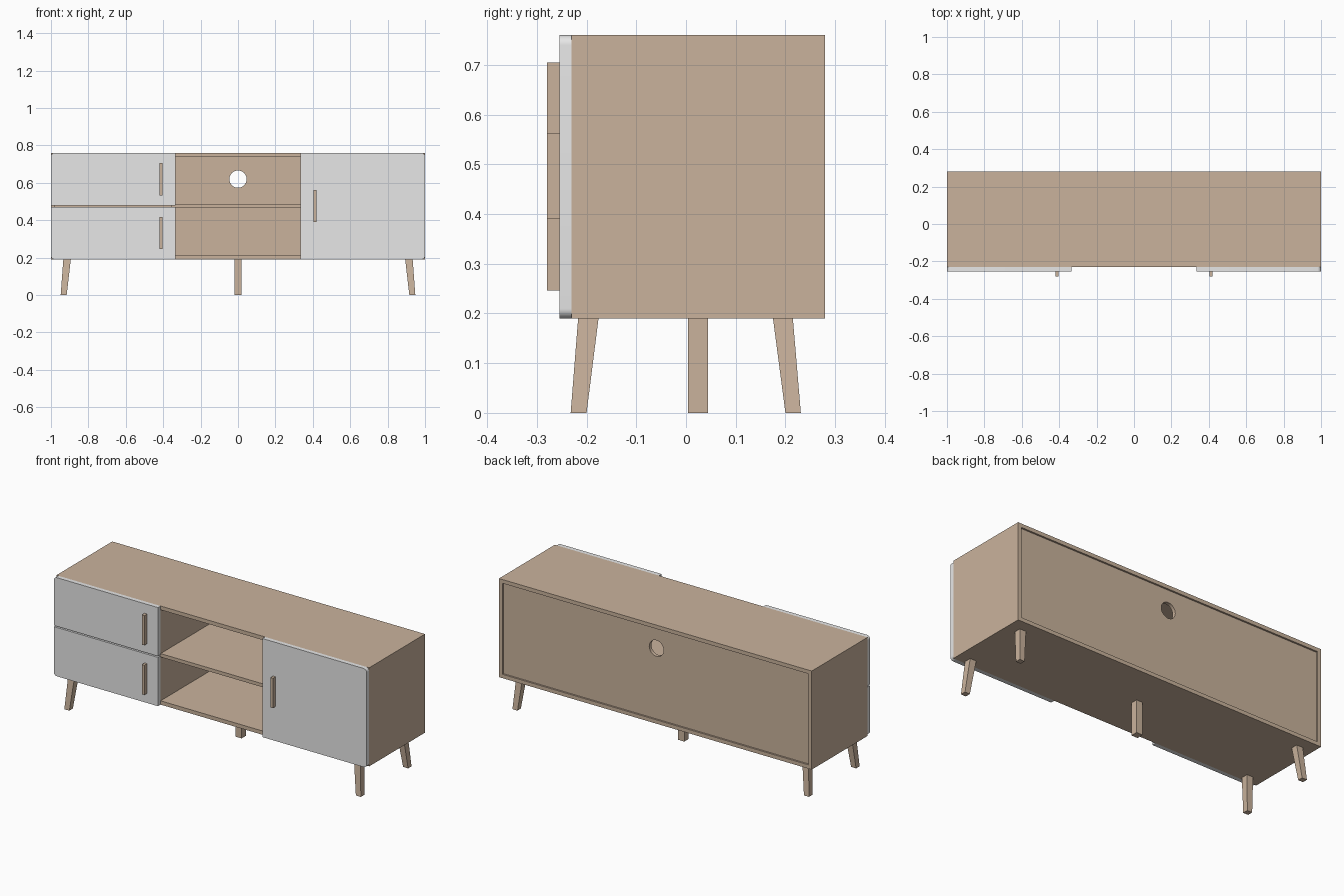
import bpy, bmesh, math

if "Cube" in bpy.data.objects:
    bpy.data.objects.remove(bpy.data.objects["Cube"])


def material(name, rgb):
    m = bpy.data.materials.new(name)
    m.diffuse_color = (*rgb, 1)
    m.use_nodes = True
    m.node_tree.nodes["Principled BSDF"].inputs["Base Color"].default_value = m.diffuse_color
    return m


wood = material("warm wood", (0.59, 0.45, 0.335))
white = material("white paint", (0.8, 0.8, 0.8))


def finish(name, bm, mat):
    bmesh.ops.recalc_face_normals(bm, faces=bm.faces)
    me = bpy.data.meshes.new(name)
    bm.to_mesh(me)
    bm.free()
    me.materials.append(mat)
    ob = bpy.data.objects.new(name, me)
    bpy.context.collection.objects.link(ob)
    return ob


def activate(ob):
    bpy.ops.object.select_all(action='DESELECT')
    ob.select_set(True)
    bpy.context.view_layer.objects.active = ob


def box_mesh(x, y, z):
    bm = bmesh.new()
    bmesh.ops.create_cube(bm, size=1)
    for v in bm.verts:
        v.co = [r[0] if c < 0 else r[1] for c, r in zip(v.co, (x, y, z))]
    return bm


def box(name, x, y, z, mat=wood):
    return finish(name, box_mesh(x, y, z), mat)


def front(name, x, z, corners):
    """Slab whose listed (x, z) corners are rounded."""
    bm = box_mesh(x, (-0.254, FRONT), z)
    edges = [e for e in bm.edges
             if all(any(abs(v.co.x - cx) < 1e-4 and abs(v.co.z - cz) < 1e-4
                        for cx, cz in corners) for v in e.verts)
             and abs(e.verts[0].co.y - e.verts[1].co.y) > 0.01]
    bmesh.ops.bevel(bm, geom=edges, offset=0.02, segments=8,
                    profile=0.5, affect='EDGES')
    ob = finish(name, bm, white)
    activate(ob)
    bpy.ops.object.shade_smooth_by_angle(angle=math.radians(30))


def leg(name, top_x, top_y, foot_x, foot_y):
    """Tapered square leg from floor to cabinet base."""
    bm = box_mesh((0, 1), (0, 1), (0, LOW))
    for v in bm.verts:
        xs, ys = (top_x, top_y) if v.co.z > 0.1 else (foot_x, foot_y)
        v.co.x, v.co.y = xs[round(v.co.x)], ys[round(v.co.y)]
    finish(name, bm, wood)


FRONT, BACK, LOW, HIGH = -0.23, 0.28, 0.19, 0.76
T = 0.022           # board thickness
INNER = 0.334       # half width of the open bay
depth = (FRONT, BACK)
inside = (LOW + T, HIGH - T)

# Carcass
box("top_board", (-1, 1), depth, (HIGH - T, HIGH))
box("bottom_board", (-1, 1), depth, (LOW, LOW + T))
for s, side in ((-1, "left"), (1, "right")):
    box(side + "_side_board", sorted((s, s * (1 - T))), depth, inside)
    box(side + "_divider", sorted((s * INNER, s * (INNER + T))),
        (FRONT, 0.25), inside)
box("middle_shelf", (-INNER, INNER), (FRONT, 0.25), (0.465, 0.485))

# Back panel with cable hole
panel = box("back_panel", (-1 + T, 1 - T), (0.25, 0.27), inside)
bm = bmesh.new()
bmesh.ops.create_cone(bm, cap_ends=True, segments=40, radius1=0.046,
                      radius2=0.046, depth=0.1)
cutter = finish("cable_hole_cutter", bm, wood)
cutter.location = (0, 0.26, 0.62)
cutter.rotation_euler.x = math.pi / 2
cutter.hide_render = True
mod = panel.modifiers.new("hole", 'BOOLEAN')
mod.operation, mod.solver, mod.object = 'DIFFERENCE', 'EXACT', cutter
activate(panel)
bpy.ops.object.modifier_apply(modifier="hole")
bpy.data.objects.remove(cutter)

# Drawer fronts and door, rounded on the outer corners
front("upper_drawer_front", (-1, -INNER), (0.479, HIGH), [(-1, HIGH)])
front("lower_drawer_front", (-1, -INNER), (LOW, 0.472), [(-1, LOW)])
front("door_front", (INNER, 1), (LOW, HIGH), [(1, LOW), (1, HIGH)])

# Handles
for name, x, z in (("upper_drawer_handle", -0.411, 0.533),
                   ("lower_drawer_handle", -0.411, 0.246),
                   ("door_handle", 0.411, 0.39)):
    box(name, (x - 0.008, x + 0.008), (-0.28, -0.254), (z, z + 0.172))

# Splayed corner legs and straight centre leg
for s, side in ((-1, "left"), (1, "right")):
    tx, fx = sorted((s * 0.894, s * 0.934)), sorted((s * 0.916, s * 0.948))
    leg("front_%s_leg" % side, tx, (-0.217, -0.176), fx, (-0.232, -0.2))
    leg("back_%s_leg" % side, tx, (0.175, 0.215), fx, (0.2, 0.231))
box("centre_leg", (-0.02, 0.02), (0.004, 0.044), (0, LOW))
